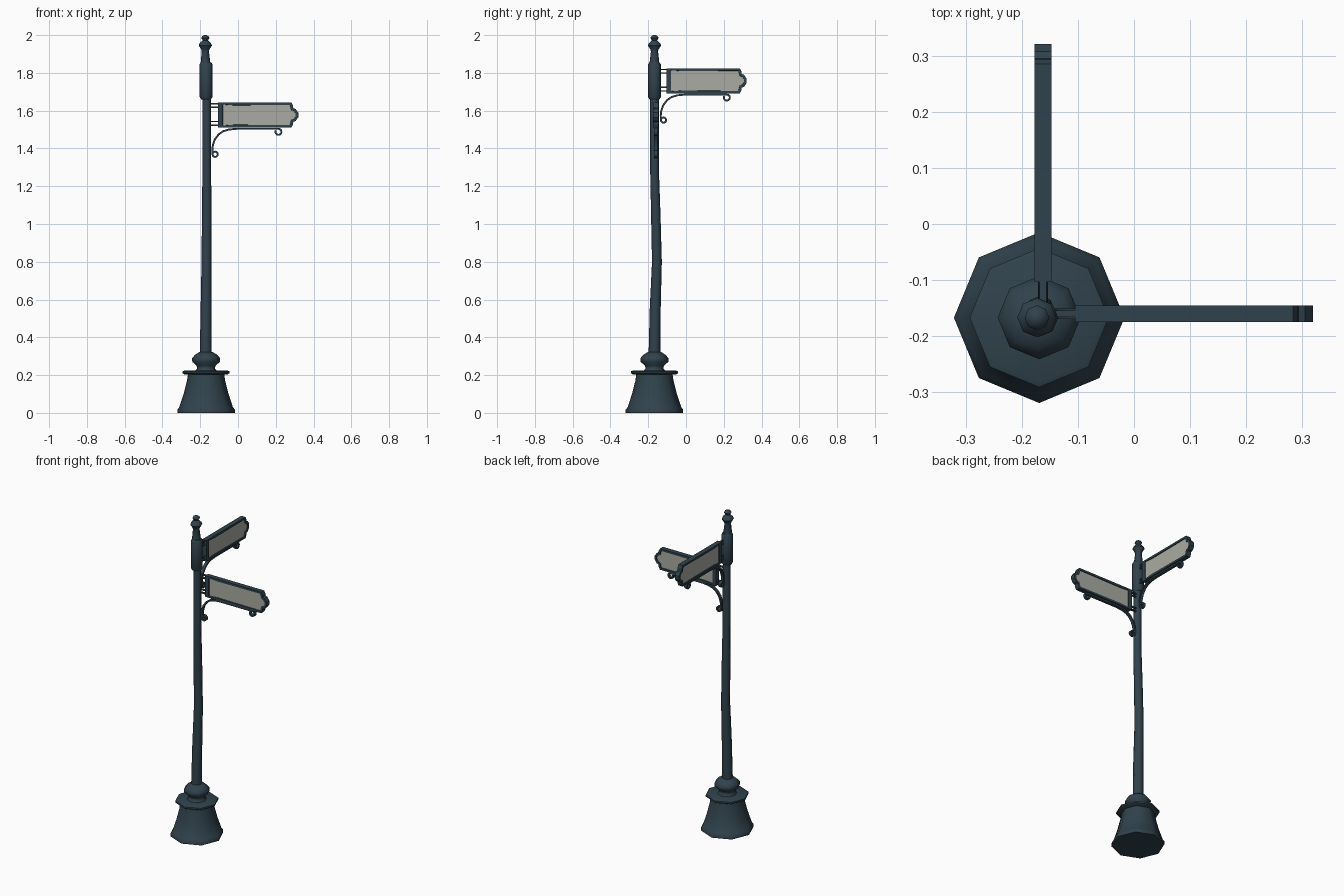
import bpy, bmesh, math
from mathutils import Vector

if "Cube" in bpy.data.objects:
    bpy.data.objects.remove(bpy.data.objects["Cube"])

CX, CY = -0.169, -0.167


def material(name, rgb):
    m = bpy.data.materials.new(name)
    m.diffuse_color = (*rgb, 1)
    m.use_nodes = True
    m.node_tree.nodes["Principled BSDF"].inputs["Base Color"].default_value = m.diffuse_color
    return m


IRON = material("dark_blue_iron", (0.03, 0.055, 0.073))
PANEL = material("pale_grey_panel", (0.40, 0.41, 0.36))


def finish(bm, name, smooth=None):
    bmesh.ops.recalc_face_normals(bm, faces=bm.faces)
    me = bpy.data.meshes.new(name)
    bm.to_mesh(me)
    bm.free()
    me.materials.append(IRON)
    me.materials.append(PANEL)
    ob = bpy.data.objects.new(name, me)
    bpy.context.collection.objects.link(ob)
    if smooth:
        bpy.context.view_layer.objects.active = ob
        ob.select_set(True)
        bpy.ops.object.shade_smooth_by_angle(angle=math.radians(smooth))
        ob.select_set(False)
    return ob


def lathe(name, rings, n=8):
    """Stack of octagons: (z, radius, optional x and y offset)."""
    bm = bmesh.new()
    loops = []
    for z, r, *off in rings:
        ox, oy = off or (0, 0)
        loops.append([bm.verts.new((CX + ox + r * math.cos(2 * math.pi * i / n),
                                    CY + oy + r * math.sin(2 * math.pi * i / n), z))
                      for i in range(n)])
    for a, b in zip(loops, loops[1:]):
        for i in range(n):
            bm.faces.new((a[i], a[(i + 1) % n], b[(i + 1) % n], b[i]))
    bm.faces.new(loops[0])
    bm.faces.new(loops[-1])
    return finish(bm, name, 50)


# Post: flared base with rim, bulb, slightly bent shaft, collar, finial
lathe("base", [(0, .152), (.018, .152), (.03, .142), (.1, .119), (.17, .101), (.205, .096)])
lathe("base_rim", [(.204, .115), (.21, .124), (.22, .124), (.224, .115)])
lathe("bulb", [(.22, .06), (.235, .047), (.25, .05), (.27, .073), (.29, .074),
               (.308, .058), (.322, .036)])
lathe("shaft", [(.315, .031, -.002, 0), (.55, .029, 0, .004), (.8, .026, .002, .013),
                (1.05, .025, .003, .007), (1.3, .023, .004, 0), (1.67, .023, .003, 0)])
lathe("collar", [(1.66, .026), (1.672, .034), (1.845, .034), (1.856, .027)])
lathe("finial", [(1.85, .026, -.003, 0), (1.915, .019, -.004, 0), (1.925, .022, -.004, 0),
                 (1.945, .035, -.004, 0), (1.957, .03, -.004, 0), (1.972, .014, -.004, 0),
                 (1.985, .022, -.004, 0), (1.993, .018, -.004, 0), (2.0, .007, -.004, 0)])

# Sign outline (distance from post, height), stepped pointed end, mirrored in height
half = [(.064, .066), (.15, .066), (.452, .066), (.46, .05), (.462, .036), (.474, .032), (.488, .012)]
OUTLINE = half + [(u, -v) for u, v in reversed(half)]


def arc(cu, cv, r, angles):
    return [(cu + r * math.cos(math.radians(a)), cv + r * math.sin(math.radians(a))) for a in angles]


# Scroll bracket path: lower curl, sweep, straight run, end curl
SCROLL = (arc(.048, -.208, .014, range(150, -181, -30))
          + [(.033, -.185), (.036, -.16), (.046, -.13), (.066, -.103), (.09, -.086),
             (.12, -.077), (.16, -.073)]
          + arc(.383, -.089, .016, range(90, -211, -30)))


def sign(name, height, along_y):
    def put(u, v, w):
        if along_y:
            return Vector((-.162 - w, CY + u, height + v))
        return Vector((CX + u, -.16 + w, height + v))

    # frame with recessed panel on both sides
    bm = bmesh.new()
    d = .015
    sides = [[bm.verts.new(put(u, v, w)) for u, v in OUTLINE] for w in (-d, d)]
    n = len(OUTLINE)
    for i in range(n):
        j = (i + 1) % n
        bm.faces.new((sides[0][i], sides[0][j], sides[1][j], sides[1][i]))
    faces = [bm.faces.new(sides[0]), bm.faces.new(sides[1])]
    bmesh.ops.recalc_face_normals(bm, faces=bm.faces)
    bmesh.ops.inset_individual(bm, faces=faces, thickness=.014, depth=0)
    axis = 1 if along_y else 0
    for f in faces:
        for v in f.verts:                      # wider border beside the post
            if v.co[axis] < CX + .085:
                v.co[axis] += .014
    bmesh.ops.inset_individual(bm, faces=faces, thickness=.001, depth=-.005)
    for f in faces:
        f.material_index = 1
    finish(bm, name + "_board")

    # rods joining board to post
    bm = bmesh.new()
    for v in (.06, .041, -.034, -.054):
        bmesh.ops.create_cube(bm, size=1)
        for vert in bm.verts[-8:]:
            c = vert.co.copy()
            vert.co = put(.044 + c.x * .05, v + c.y * .007, c.z * .012)
    finish(bm, name + "_rods")

    # flat iron scroll
    bm = bmesh.new()
    rings = []
    for i, (u, v) in enumerate(SCROLL):
        a, b = SCROLL[max(i - 1, 0)], SCROLL[min(i + 1, len(SCROLL) - 1)]
        t = Vector((b[0] - a[0], b[1] - a[1])).normalized() * .005
        rings.append([bm.verts.new(put(u - t.y * s, v + t.x * s, w))
                      for s, w in ((1, -.009), (1, .009), (-1, .009), (-1, -.009))])
    for a, b in zip(rings, rings[1:]):
        for i in range(4):
            bm.faces.new((a[i], a[(i + 1) % 4], b[(i + 1) % 4], b[i]))
    bm.faces.new(rings[0])
    bm.faces.new(rings[-1])
    finish(bm, name + "_scroll_bracket", 40)


sign("lower_sign", 1.577, False)
sign("upper_sign", 1.758, True)
